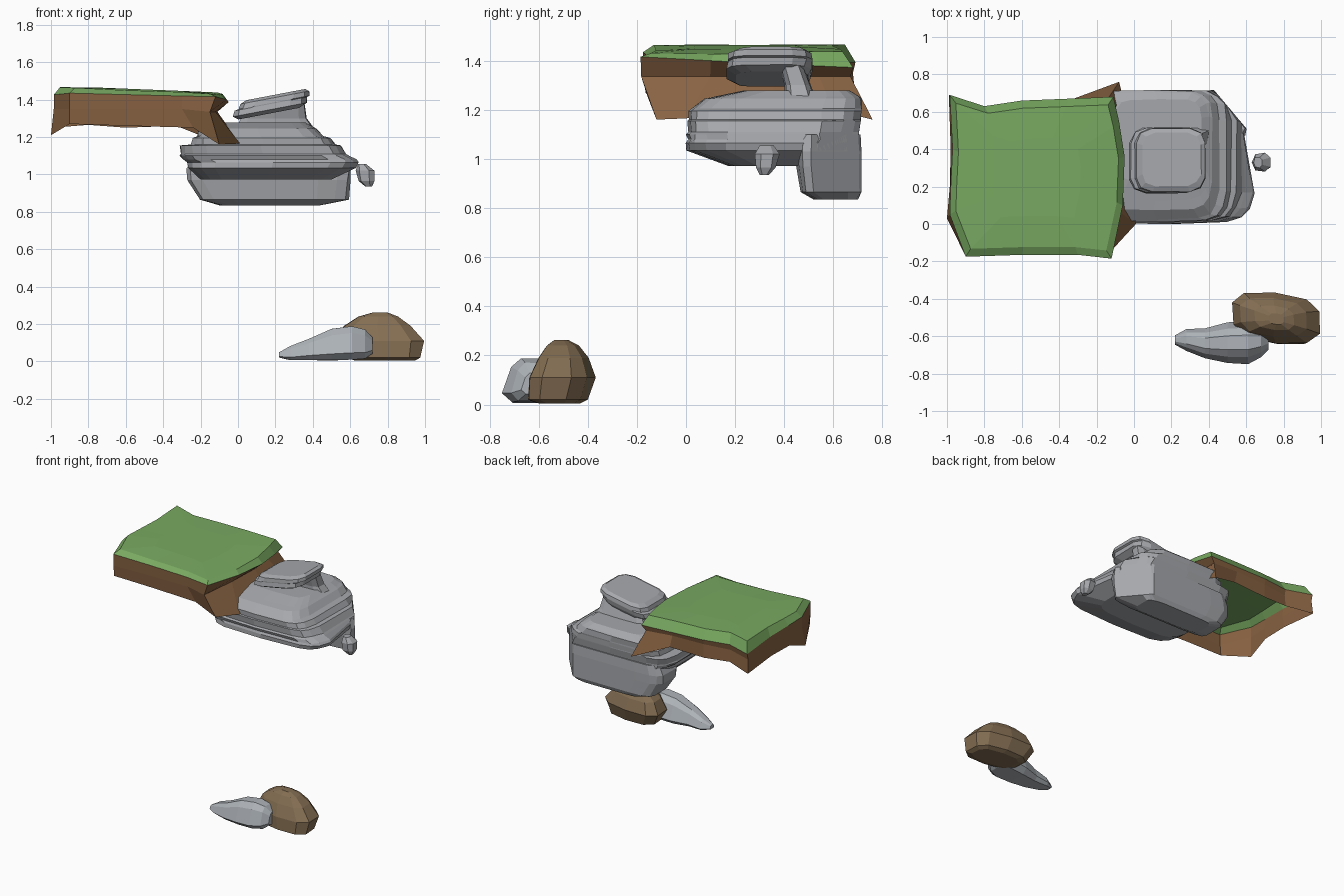
import bpy, bmesh, math, random
from mathutils import Vector

if "Cube" in bpy.data.objects:
    bpy.data.objects.remove(bpy.data.objects["Cube"], do_unlink=True)
rng = random.Random(4)


def material(name, r, g, b):
    m = bpy.data.materials.new(name)
    m.use_nodes = True
    m.diffuse_color = (r, g, b, 1)
    m.node_tree.nodes["Principled BSDF"].inputs["Base Color"].default_value = (r, g, b, 1)
    return m


grass = material("grass green", .19, .40, .12)
soil = material("soil brown", .25, .125, .055)
stone = material("stone grey", .38, .39, .41)
pale = material("pale stone", .42, .45, .48)
earth = material("earthy stone", .23, .155, .085)


def skin(name, rings, mat, bottom=True, top=True):
    """Bridge equal-length closed rings of points, with optional caps."""
    bm = bmesh.new()
    loops = [[bm.verts.new(p) for p in ring] for ring in rings]
    n = len(loops[0])
    for a, b in zip(loops, loops[1:]):
        for i in range(n):
            j = (i + 1) % n
            bm.faces.new((a[i], a[j], b[j], b[i]))
    if bottom:
        bm.faces.new(loops[0][::-1])
    if top:
        bm.faces.new(loops[-1])
    if bottom and top:
        bmesh.ops.recalc_face_normals(bm, faces=bm.faces)
    mesh = bpy.data.meshes.new(name)
    bm.to_mesh(mesh)
    bm.free()
    mesh.materials.append(mat)
    ob = bpy.data.objects.new(name, mesh)
    bpy.context.collection.objects.link(ob)


def rock(name, layers, mat, sides=14, power=.5, rough=.02, axis="z", shear=(0, 0),
         cut=9, taper=0):
    """Layered rock: each layer is (level, u0, u1, v0, v1) of a rounded outline.
    The cut trims the far corner on a diagonal; the taper narrows u as v grows."""
    wobble = [rng.uniform(1 - rough, 1 + rough / 2) for _ in range(sides)]
    mid = (layers[0][1] + layers[0][2]) / 2
    rings = []
    for level, u0, u1, v0, v1 in layers:
        ring = []
        for i in range(sides):
            a = math.tau * (i + .5) / sides
            c, s = math.cos(a), math.sin(a)
            k = wobble[i] * rng.uniform(1 - rough, 1 + rough / 2)
            v = (v0 + v1) / 2 + (v1 - v0) / 2 * k * math.copysign(abs(s) ** power, s)
            half = (u1 - u0) / 2 * (1 - taper * (v - v0) / (v1 - v0))
            u = (u0 + u1) / 2 + half * k * math.copysign(abs(c) ** power, c)
            u = min(u, cut - .84 * v)
            if axis == "z":
                ring.append((u, v + shear[0] * (u - mid), level + shear[1] * (u - mid)))
            else:
                ring.append((level, u, v))
        rings.append(ring)
    skin(name, rings, mat)


# Grass slab: an open shell with a rolled lip, falling gently towards the outcrop
edge = [(-.90, -.175), (-.6, -.165), (-.3, -.165), (-.12, -.185), (-.06, .1), (-.05, .36),
        (-.08, .55), (-.11, .68), (-.35, .67), (-.6, .66), (-.8, .63), (-.985, .69),
        (-.97, .4), (-.98, .2), (-.985, .05)]
center = Vector((-.52, .25))
lip, shoulder, crown = [], [], []
for x, y in edge:
    lip.append(Vector((x, y, 1.435 - .05 * (y + .18) - .025 * (x + .9))))
    p = Vector((x, y)) - center
    shoulder.append((center.x + p.x * .93, center.y + p.y * .9,
                     1.45 - .04 * (x + .5) + rng.uniform(-.006, .006)))
    crown.append((center.x + p.x * .5, center.y + p.y * .5, 1.455 - .02 * (x + .5)))
skin("grass_top", [lip, shoulder, crown], grass, bottom=False)

# Soil skirt: undercut on the rock side, flaring out into two tongues
hem = [(-.9, -.165, 1.27), (-.6, -.155, 1.26), (-.24, -.155, 1.25), (-.1, -.12, 1.16),
       (.01, 0, 1.165), (-.03, .36, 1.21), (-.04, .6, 1.2), (-.08, .76, 1.16),
       (-.33, .66, 1.26), (-.6, .65, 1.25), (-.8, .63, 1.265), (-.99, .69, 1.25),
       (-.98, .4, 1.27), (-.985, .2, 1.27), (-1, .03, 1.21)]
waist = []
for p in lip:
    near = p.x > -.2
    tuck = (.03 if p.x < -.1 else .06) if near else 0
    waist.append((p.x - tuck, p.y * .985, 1.335 if near else 1.35))
skin("soil_skirt", [hem, waist, lip], soil, bottom=False, top=False)

# Main outcrop with stepped strata
rock("strata_rock", [
    (.972, -.2, .5, .17, .68), (1.035, -.27, .63, 0, .7), (1.065, -.27, .645, 0, .7),
    (1.08, -.3, .64, .005, .71), (1.1, -.31, .6, 0, .71), (1.11, -.31, .575, .01, .71),
    (1.155, -.31, .55, .005, .72), (1.16, -.25, .52, .01, .715), (1.195, -.24, .5, .01, .72),
    (1.205, -.22, .46, .02, .72), (1.245, -.21, .42, .07, .72), (1.255, -.17, .4, .12, .71),
    (1.278, -.1, .36, .23, .67)], stone, sides=18, power=.36, rough=.015, cut=1.03)

# Lower block hanging behind
rock("lower_block", [
    (.835, -.1, .45, .52, .70), (.865, -.21, .60, .465, .715), (.97, -.28, .62, .45, .715),
    (1.03, -.28, .62, .45, .715), (1.1, -.25, .6, .455, .71)],
    stone, sides=16, power=.35, cut=1.03)

# Tilted cap and its support
rock("cap_rock", [
    (1.325, 0, .33, .2, .5), (1.345, -.03, .37, .16, .51), (1.375, -.02, .37, .165, .515),
    (1.38, 0, .385, .165, .515), (1.405, .01, .385, .17, .51), (1.42, .04, .36, .2, .49)],
    stone, sides=12, power=.45, shear=(0, .19))
rock("cap_support", [
    (1.22, -.03, .42, .4, .53), (1.26, -.01, .40, .4, .525), (1.3, .01, .37, .4, .51),
    (1.38, .04, .36, .38, .48)], stone, sides=10)

# Loose pebble
rock("pebble", [
    (.935, .68, .72, .3, .34), (.965, .645, .735, .28, .37), (1.02, .63, .74, .275, .385),
    (1.055, .64, .69, .3, .36)], stone, sides=7, power=.8, rough=.08)

# Boulders on the ground
rock("brown_boulder", [
    (.005, .62, .95, -.6, -.43), (.02, .57, .98, -.645, -.4), (.11, .515, 1, -.64, -.37),
    (.19, .56, .93, -.605, -.4), (.24, .64, .86, -.57, -.44), (.262, .72, .8, -.54, -.48)],
    earth, sides=10, power=.7, shear=(-.1, 0))
rock("grey_boulder", [
    (.22, -.65, -.59, .02, .05), (.28, -.69, -.55, .005, .085), (.38, -.735, -.54, .005, .125),
    (.5, -.765, -.505, 0, .18), (.61, -.77, -.495, .005, .195), (.68, -.73, -.52, .01, .175),
    (.72, -.68, -.56, .04, .13)], pale, sides=8, power=.6, axis="x", taper=.5)
